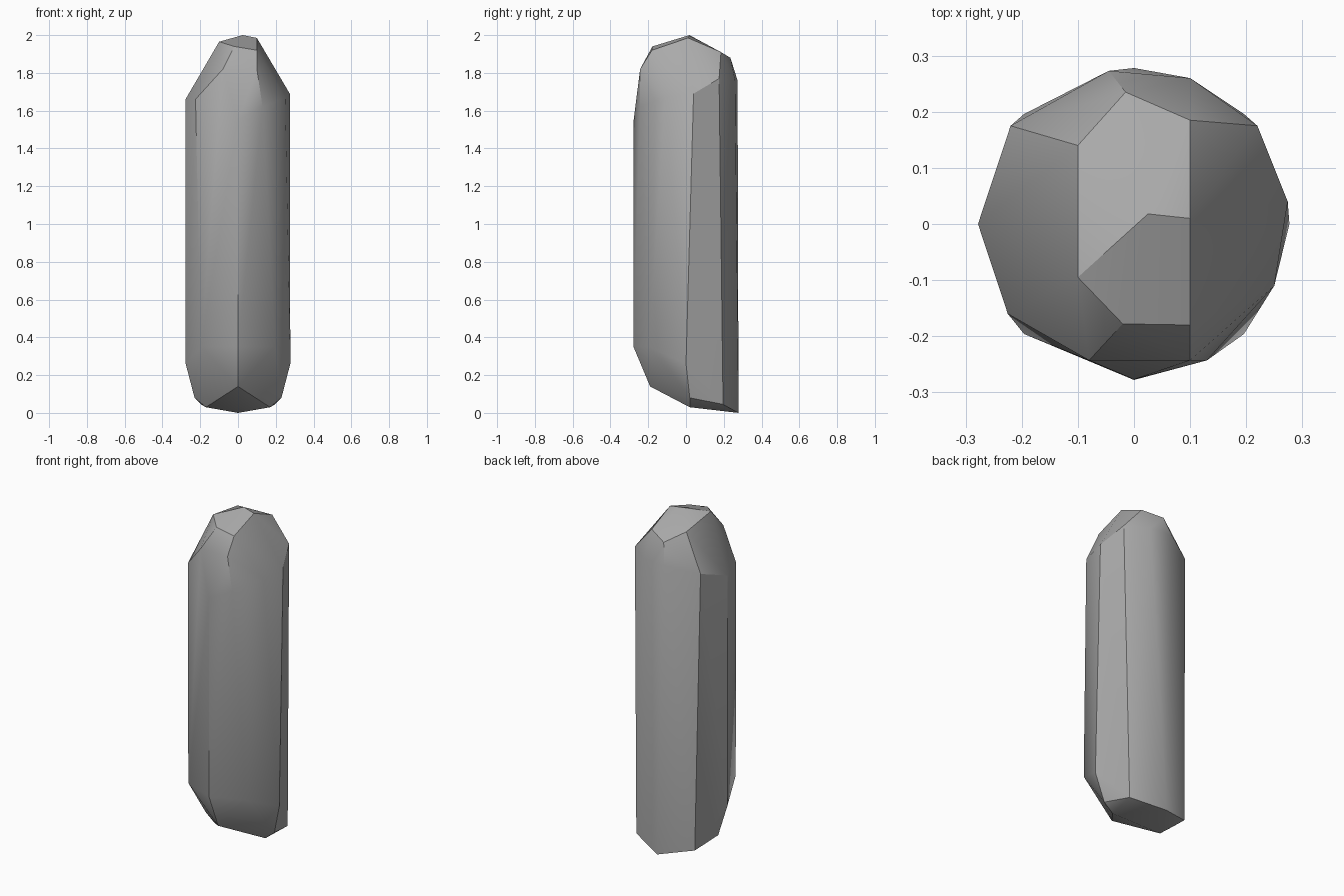
import bpy
import bmesh
import math

default = bpy.data.objects.get("Cube")
if default:
    bpy.data.objects.remove(default, do_unlink=True)


def make_material(name, colour):
    material = bpy.data.materials.new(name)
    material.use_nodes = True
    material.diffuse_color = colour
    material.node_tree.nodes["Principled BSDF"].inputs["Base Color"].default_value = colour
    return material


def mirrored(points):
    """Repeat the points on the other side of the x = 0 plane."""
    return points + [(-x, y, z) for x, y, z in points if x]


def convex_stone(name, points, material):
    """Wrap a convex faceted shell around points given in hundredths."""
    mesh = bpy.data.meshes.new(name)
    stone = bpy.data.objects.new(name, mesh)
    bpy.context.collection.objects.link(stone)
    bm = bmesh.new()
    for point in points:
        bm.verts.new([value / 100 for value in point])
    hull = bmesh.ops.convex_hull(bm, input=bm.verts[:])
    unused = [v for v in hull["geom_interior"] if isinstance(v, bmesh.types.BMVert)]
    bmesh.ops.delete(bm, geom=unused, context="VERTS")
    bmesh.ops.recalc_face_normals(bm, faces=bm.faces[:])
    bm.to_mesh(mesh)
    bm.free()
    mesh.materials.append(material)
    bpy.ops.object.select_all(action="DESELECT")
    stone.select_set(True)
    bpy.context.view_layer.objects.active = stone
    bpy.ops.object.shade_smooth_by_angle(angle=math.radians(30))
    return stone


# Chipped crown facets
crown = [
    (2.5, 1.8, 200), (10, 1, 198.5), (10, 18.5, 191), (-1.5, 23.5, 188),
    (-10, 14, 193), (-10, -9.5, 196.5), (-2, -17.8, 194), (10, -18, 192),
    (10, -24.3, 182), (-8, -24.3, 182),
]

# Uneven shoulder where the shaft meets the crown
shoulder = [
    (0, -27.7, 155), (13, -24.3, 162), (25, -11, 167), (27.4, 4, 169),
    (22, 17.5, 177), (10, 26, 176), (-4.5, 27.3, 176), (-22, 17.5, 172),
    (-27.8, 0, 166), (-22.5, -16, 166),
]

# Octagonal shaft foot, sloping down to the back
foot = mirrored([
    (0, -27.8, 35), (19.6, -19.6, 35), (27.7, 0, 26),
    (19.6, 19.6, 4.5), (0, 27.8, 0),
])

# Underside chips
underside = mirrored([(0, -19, 14), (23, 2, 8), (17, 2, 3)])

grey = make_material("stone_grey", (0.4, 0.4, 0.4, 1))
convex_stone("stone_pillar", crown + shoulder + foot + underside, grey)
